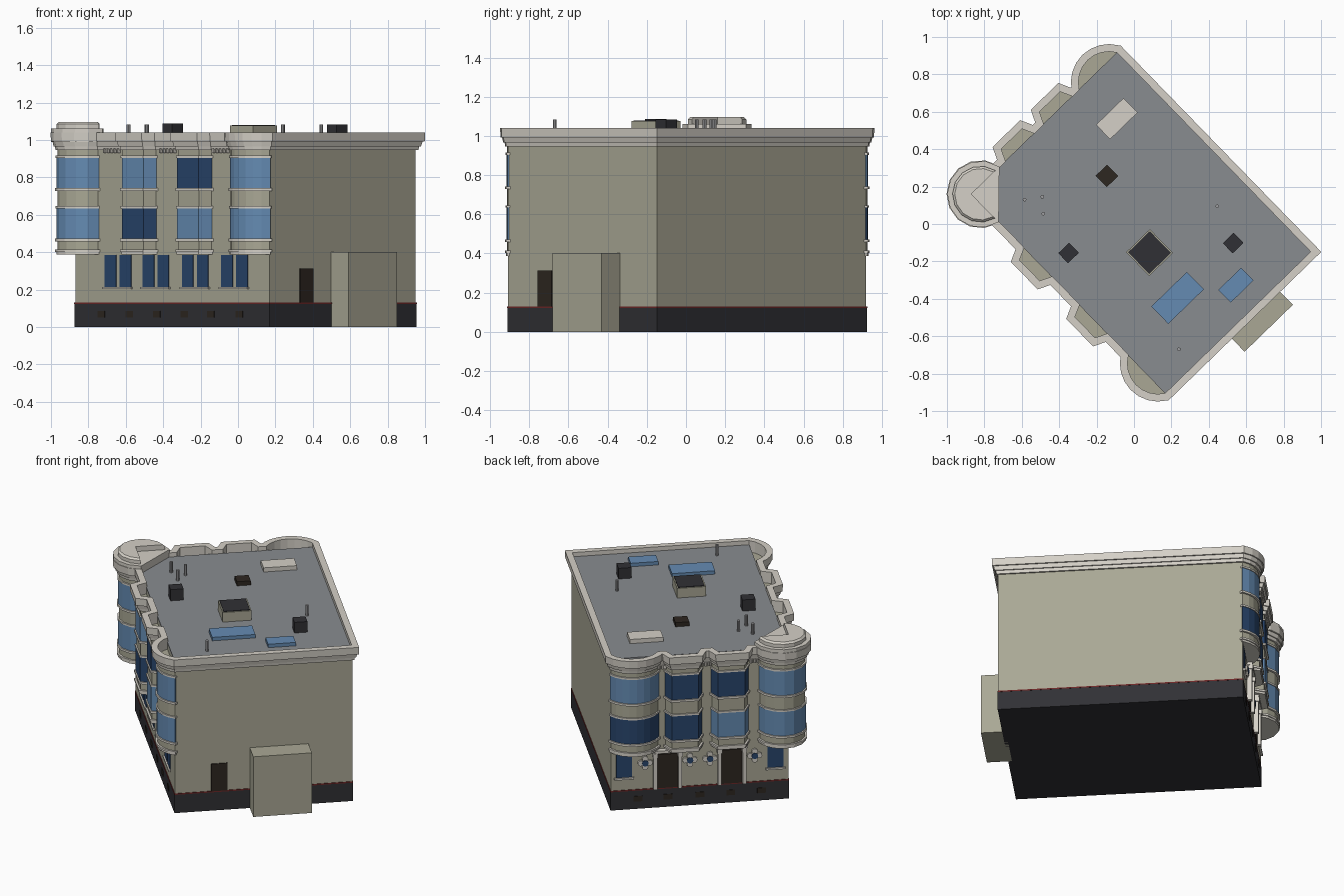
import bpy, bmesh
from math import sin, cos, asin, sqrt, pi, radians
from mathutils import Vector, Matrix

if "Cube" in bpy.data.objects:
    bpy.data.objects.remove(bpy.data.objects["Cube"])

W, D = 1.49, 1.09                       # plan size: long street side, short street side
M = Matrix.Translation((-0.87, 0.16, 0)) @ Matrix.Rotation(radians(-45.8), 4, 'Z')


def mat(name, r, g, b):
    m = bpy.data.materials.new(name)
    m.diffuse_color = (r, g, b, 1)
    m.use_nodes = True
    m.node_tree.nodes["Principled BSDF"].inputs["Base Color"].default_value = m.diffuse_color
    return m


WALL = mat("wall", .40, .39, .30)
TRIM = mat("trim", .66, .63, .57)
BASE = mat("base_dark", .03, .03, .035)
RED = mat("red_line", .15, .02, .02)
LIGHT = mat("glass_light", .13, .26, .45)
DARK = mat("glass_dark", .022, .06, .15)
ROOF = mat("roof_grey", .25, .265, .28)
BROWN = mat("dark_brown", .027, .02, .015)
PIPE = mat("pipe_grey", .35, .35, .36)


# facade frames: distance along, distance out -> plan position
def south(s, d): return (s, -d)
def west(s, d): return (-d, s)
def east(s, d): return (W + d, s)


def mesh(name, loops, material, closed=False):
    bm = bmesh.new()
    rows = [[bm.verts.new(M @ Vector(p)) for p in loop] for loop in loops]
    n = len(rows[0])
    pairs = list(zip(rows, rows[1:])) + ([(rows[-1], rows[0])] if closed else [])
    for a, b in pairs:
        for i in range(n):
            bm.faces.new((a[i], a[(i + 1) % n], b[(i + 1) % n], b[i]))
    if not closed:
        bm.faces.new(rows[0])
        bm.faces.new(rows[-1])
    bmesh.ops.recalc_face_normals(bm, faces=bm.faces)
    me = bpy.data.meshes.new(name)
    bm.to_mesh(me)
    bm.free()
    me.materials.append(material)
    ob = bpy.data.objects.new(name, me)
    bpy.context.collection.objects.link(ob)
    return ob


def offset(poly, d):
    out = []
    for i, p in enumerate(poly):
        a, p, b = Vector(poly[i - 1]), Vector(p), Vector(poly[(i + 1) % len(poly)])
        e, f = (p - a).normalized(), (b - p).normalized()
        n, m = Vector((e.y, -e.x)), Vector((f.y, -f.x))
        out.append(tuple(p + (n + m) * d / max(.4, 1 + n.dot(m))))
    return out


def at(poly, z): return [(x, y, z) for x, y in poly]


def prism(name, poly, z0, z1, material, d=0):
    poly = offset(poly, d) if d else poly
    return mesh(name, [at(poly, z0), at(poly, z1)], material)


def box(name, frame, s0, s1, d0, d1, z0, z1, material):
    return prism(name, [frame(s0, d0), frame(s1, d0), frame(s1, d1), frame(s0, d1)], z0, z1, material)


# bay outlines, as points along / out from a facade
def round_bay(c, half, depth, n=8):
    r = (half ** 2 + depth ** 2) / (2 * depth)
    t = asin(half / r)
    return [(c + r * sin(t * (2 * i / n - 1)), r * cos(t * (2 * i / n - 1)) - r + depth) for i in range(n + 1)]


def flat_bay(c): return [(c - .11, 0), (c - .08, .065), (c + .08, .065), (c + .11, 0)]


def turret(r, n=10, c=.035):
    a = pi / 2 + asin(c / r)
    b = 2 * pi - asin(c / r)
    return [(c + r * cos(a + (b - a) * i / n), c + r * sin(a + (b - a) * i / n)) for i in range(n + 1)]


# main block, plinth and roof
block = [(0, 0), (W, 0), (W, D), (0, D)]
prism("plinth", block, 0, .122, BASE, .003)
prism("red_course", block, .122, .13, RED, .004)
prism("main_walls", block, .12, 1.0, WALL)
prism("roof", block, 1.0, 1.012, ROOF)

# bays: (facade, outline, lower glass, upper glass)
bays = [(south, flat_bay(.51), DARK, LIGHT), (south, flat_bay(.935), LIGHT, DARK),
        (south, round_bay(1.345, .145, .083), LIGHT, LIGHT),
        (west, flat_bay(.36), LIGHT, DARK), (west, flat_bay(.645), DARK, DARK),
        (west, round_bay(.945, .145, .083), DARK, LIGHT)]
sides = {south: [], west: []}
plans = []
for frame, path, lo, up in bays:
    pts = [frame(*p) for p in path]
    s0, s1 = path[0][0], path[-1][0]
    back = [frame(s1 - .03, -.03), frame(s0 + .03, -.03)]
    sides[frame] += pts
    poly = pts + back
    plans.append((poly if frame is south else poly[::-1], lo, up))
plans.append((turret(.145) + [(0, 0)], LIGHT, LIGHT))
for poly, lo, up in plans:
    prism("bay_wall", poly, .40, .965, WALL)
    prism("bay_foot_molding", poly, .388, .402, TRIM, .006)
    prism("bay_foot_band", poly, .402, .415, TRIM, .012)
    for z, glass in ((.472, lo), (.742, up)):
        prism("bay_window", poly, z, z + .162, glass, .004)
        prism("bay_sill", poly, z - .014, z, TRIM, .012)
        prism("bay_window_head", poly, z + .162, z + .174, TRIM, .009)

# stepped cornice following every bay
outline = turret(.145) + sides[south] + [(W, D)] + sides[west][::-1]
outline = [p for i, p in enumerate(outline)
           if (Vector(p) - Vector(outline[i - 1])).length > .001]
for z0, z1, d0, d1 in ((.945, .966, .010, .013), (.966, .992, .020, .026), (.992, 1.04, .034, .036)):
    inner = offset(outline, -.004)
    mesh("cornice_band", [at(inner, z0), at(offset(outline, d0), z0),
                          at(offset(outline, d1), z1), at(inner, z1)], TRIM, closed=True)

# small brackets under the cornice between bays
for frame, spots in ((south, (.29, .72, 1.125)), (west, (.213, .503, .778))):
    for c in spots:
        for i in range(-2, 3):
            g = .026 if frame is south else .011
            box("cornice_bracket", frame, c + i * g - .004, c + i * g + .004, 0, .022, .93, .955, TRIM)

# turret cap
prism("turret_cap_lower", turret(.178), .99, 1.062, TRIM)
mesh("turret_cap_upper", [at(turret(r) + [(0, 0)], z) for r, z in ((.15, 1.06), (.15, 1.085), (.138, 1.096))], TRIM)

# ground floor window pairs on the long street side
for c in (.33, .62, .922, 1.223):
    for k in (-1, 1):
        box("ground_window", south, c + k * .057 - .043, c + k * .057 + .043, -.01, .004, .215, .385, DARK)
    box("ground_window_sill", south, c - .11, c + .11, 0, .014, .203, .215, TRIM)

# short street side: windows, doorways, flower ornaments
for c in (.08, 1.01):
    box("side_window", west, c - .048, c + .048, -.01, .004, .215, .375, DARK)
    box("side_window_sill", west, c - .06, c + .06, 0, .014, .203, .215, TRIM)
for c in (.35, .745):
    box("entrance_door", west, c - .065, c + .065, -.01, .008, .13, .355, BROWN)
    for k in (-1, 1):
        box("door_pilaster", west, c + k * .076 - .011, c + k * .076 + .011, 0, .03, .13, .375, TRIM)
        box("pilaster_head", west, c + k * .076 - .015, c + k * .076 + .015, 0, .036, .345, .375, TRIM)
    box("door_lintel", west, c - .095, c + .095, 0, .034, .372, .39, TRIM)


def disc(name, c, z, r, d, material, n=10):
    ring = [(c + r * cos(2 * pi * i / n), z + r * sin(2 * pi * i / n)) for i in range(n)]
    mesh(name, [[(*west(s, e), h) for s, h in ring] for e in (-.005, d)], material)


for c in (.208, .483, .606, .881):
    for i in range(4):
        disc("ornament_petal", c + .027 * cos(i * pi / 2), .305 + .027 * sin(i * pi / 2), .019, .012, TRIM)
    disc("ornament_centre", c, .305, .02, .017, DARK)

# plinth vents
for frame, spots in ((south, (.205, .42, .63, .842, 1.042, 1.263)), (west, (.165, .355, .544, .74, .924))):
    for c in spots:
        box("plinth_vent", frame, c - .027, c + .027, 0, .006, .05, .085, BROWN)

# rear side: annex and service door
box("annex", east, .46, .82, -.02, .133, 0, .402, WALL)
box("service_door", east, .223, .322, -.01, .006, .13, .312, BROWN)


# roof fittings, placed by world position and aligned with the building
def roof_box(name, x, y, su, sv, z1, material, z0=1.0):
    p = M.inverted() @ Vector((x, y, 0))
    prism(name, [(p.x + i * su / 2, p.y + j * sv / 2) for i, j in ((-1, -1), (1, -1), (1, 1), (-1, 1))],
          z0, z1, material)


roof_box("penthouse", .083, -.153, .177, .177, 1.076, WALL)
roof_box("penthouse_roof", .083, -.153, .162, .162, 1.08, BASE, 1.07)
roof_box("roof_hatch", -.145, .257, .085, .085, 1.04, BROWN)
roof_box("vent_unit_left", -.35, -.155, .075, .08, 1.087, BASE)
roof_box("vent_unit_right", .53, -.102, .075, .08, 1.083, BASE)
roof_box("skylight_large", .233, -.395, .13, .265, 1.035, LIGHT)
roof_box("skylight_small", .545, -.327, .095, .17, 1.035, LIGHT)
roof_box("roof_panel", -.092, .563, .108, .205, 1.04, TRIM)
for x, y in ((-.585, .13), (-.49, .145), (-.485, .055), (.445, .095), (.24, -.67)):
    q = M.inverted() @ Vector((x, y, 0))
    prism("roof_pipe", [(q.x + .01 * cos(i * pi / 4), q.y + .01 * sin(i * pi / 4)) for i in range(8)],
          1.0, 1.083, PIPE)
